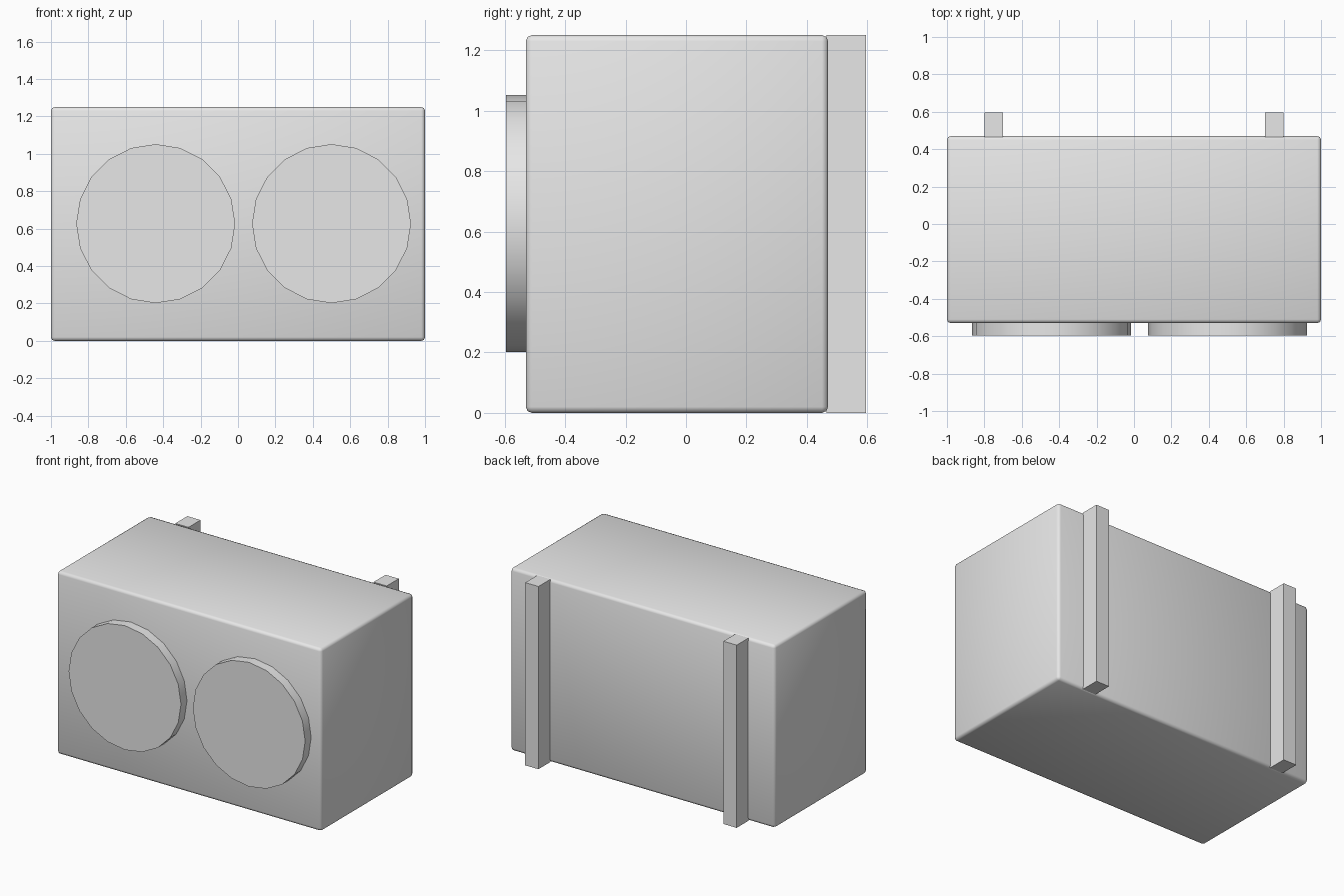
import bpy
from math import pi

default = bpy.data.objects.get("Cube")
if default:
    bpy.data.objects.remove(default, do_unlink=True)

grey = bpy.data.materials.new("light grey")
grey.use_nodes = True
colour = (0.8, 0.8, 0.8, 1)
grey.diffuse_color = colour
grey.node_tree.nodes["Principled BSDF"].inputs["Base Color"].default_value = colour

HEIGHT = 1.25
FRONT, BACK = -0.53, 0.47


def box(name, x0, x1, y0, y1):
    """Full-height box spanning the given x and y ranges."""
    bpy.ops.mesh.primitive_cube_add(
        size=1, location=((x0 + x1) / 2, (y0 + y1) / 2, HEIGHT / 2))
    obj = bpy.context.object
    obj.name = name
    obj.scale = (x1 - x0, y1 - y0, HEIGHT)
    bpy.ops.object.transform_apply(location=False, rotation=False, scale=True)
    obj.data.materials.append(grey)
    return obj


# Main housing with softened edges
body = box("housing", -1, 1, FRONT, BACK)
bevel = body.modifiers.new("soft_edges", "BEVEL")
bevel.width = 0.02
bevel.segments = 2
bpy.ops.object.shade_smooth()

# Round discs on the front, slightly offset to the model's left
for side, x in (("right", -0.44), ("left", 0.5)):
    bpy.ops.mesh.primitive_cylinder_add(
        vertices=20, radius=0.425, depth=0.09,
        location=(x, -0.55, 0.627), rotation=(pi / 2, 0, 0))
    disc = bpy.context.object
    disc.name = side + "_front_disc"
    disc.data.materials.append(grey)
    bpy.ops.object.shade_smooth_by_angle(angle=pi / 6)

# Upright mounting rails on the back
for side, x in (("right", -0.75), ("left", 0.75)):
    box(side + "_back_rail", x - 0.05, x + 0.05, BACK - 0.005, 0.595)
